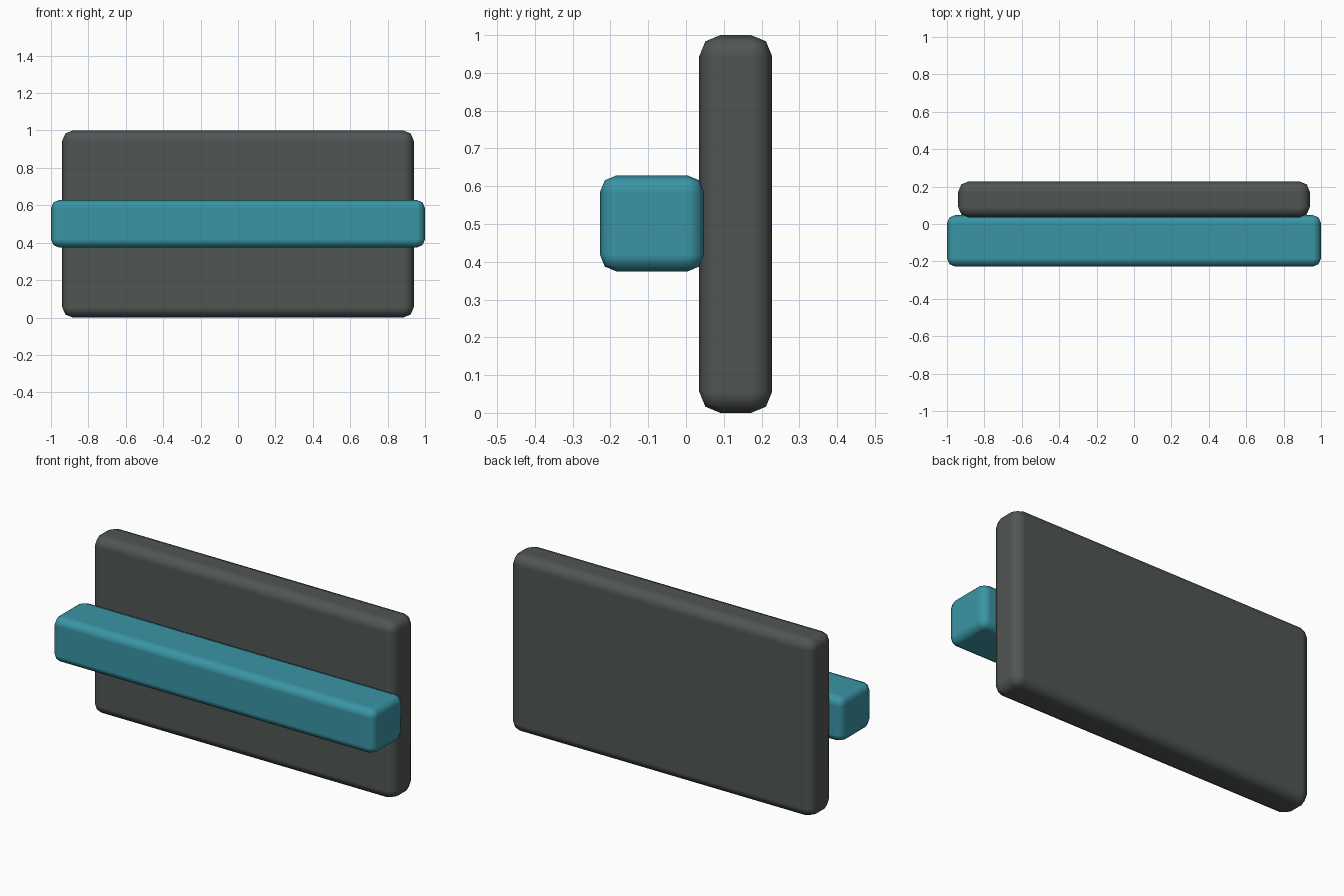
import bpy

if "Cube" in bpy.data.objects:
    bpy.data.objects.remove(bpy.data.objects["Cube"])


def material(name, rgb):
    mat = bpy.data.materials.new(name)
    mat.diffuse_color = (*rgb, 1.0)
    mat.use_nodes = True
    mat.node_tree.nodes["Principled BSDF"].inputs["Base Color"].default_value = mat.diffuse_color
    return mat


def rounded_box(name, low, high, bevel, mat):
    """Box between two corners with softly rounded edges."""
    centre = [(a + b) / 2 for a, b in zip(low, high)]
    bpy.ops.mesh.primitive_cube_add(size=1, location=centre)
    obj = bpy.context.object
    obj.name = name
    obj.scale = [b - a for a, b in zip(low, high)]
    bpy.ops.object.transform_apply(location=False, rotation=False, scale=True)
    obj.data.materials.append(mat)
    mod = obj.modifiers.new("rounded_edges", 'BEVEL')
    mod.width = bevel
    mod.segments = 2
    mod.harden_normals = True
    bpy.ops.object.shade_smooth()
    return obj


# Upright back panel
rounded_box("back_panel", (-0.94, 0.035, 0.0), (0.94, 0.228, 1.0), 0.056,
            material("dark_grey", (0.08, 0.093, 0.089)))

# Horizontal bar across the front, slightly sunk into the panel
rounded_box("front_bar", (-1.0, -0.228, 0.374), (1.0, 0.048, 0.629), 0.045,
            material("teal", (0.042, 0.30, 0.376)))
